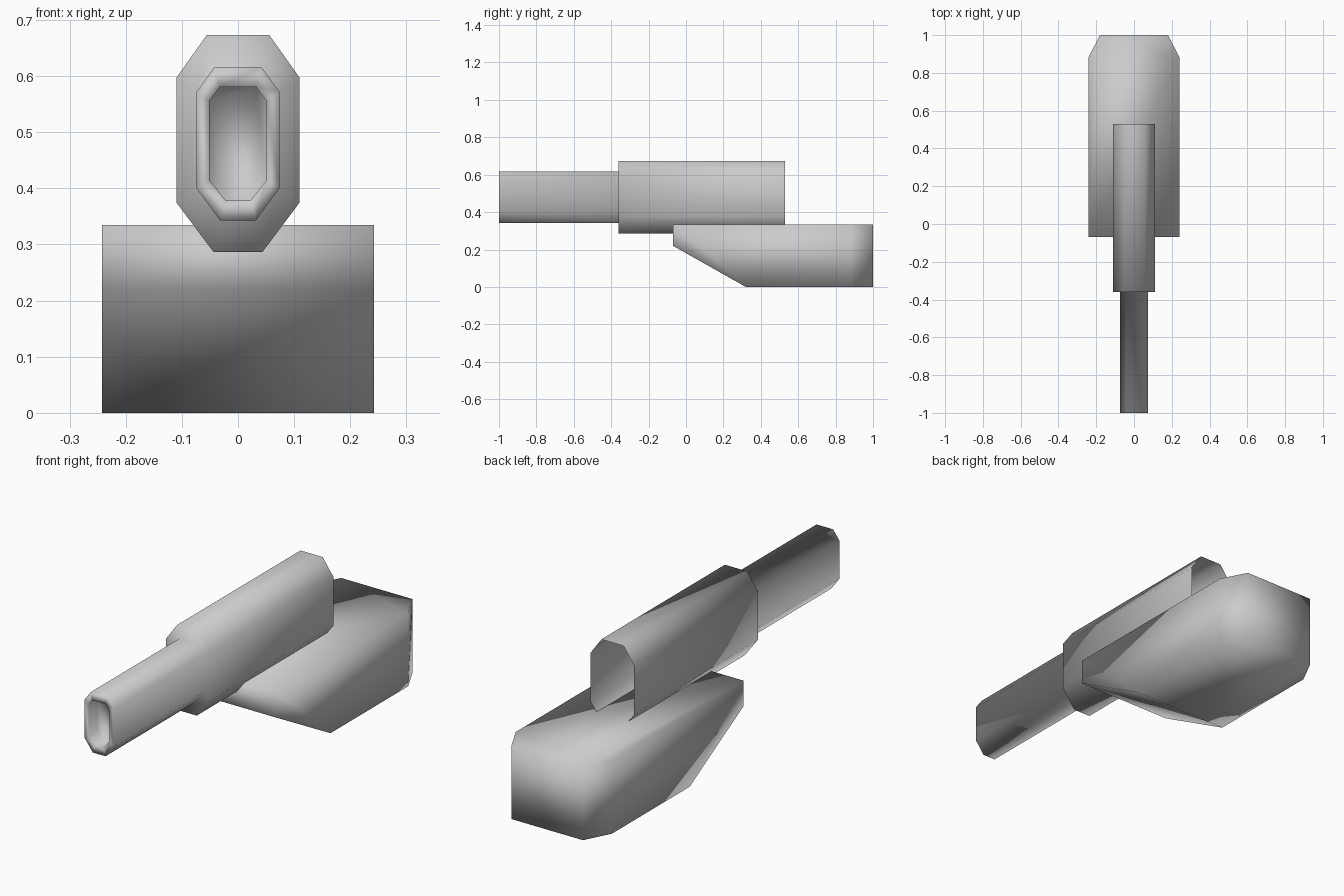
import bpy
import bmesh

default = bpy.data.objects.get("Cube")
if default:
    bpy.data.objects.remove(default, do_unlink=True)

# Single plain grey
grey = bpy.data.materials.new("plain_grey")
grey.use_nodes = True
colour = (0.6, 0.6, 0.6, 1.0)
grey.diffuse_color = colour
grey.node_tree.nodes["Principled BSDF"].inputs["Base Color"].default_value = colour


def finish(bm, name):
    bmesh.ops.recalc_face_normals(bm, faces=bm.faces[:])
    mesh = bpy.data.meshes.new(name)
    bm.to_mesh(mesh)
    bm.free()
    mesh.materials.append(grey)
    mesh.polygons.foreach_set("use_smooth", [True] * len(mesh.polygons))
    obj = bpy.data.objects.new(name, mesh)
    bpy.context.scene.collection.objects.link(obj)
    return obj


def octagon(half_width, top_half, bottom_half, z_levels):
    """Mirrored eight-sided section; z_levels run from bottom to top."""
    half = list(zip((bottom_half, half_width, half_width, top_half), z_levels))
    return half + [(-x, z) for x, z in reversed(half)]


def loft(bm, rings):
    for a, b in zip(rings, rings[1:]):
        for i in range(len(a)):
            j = (i + 1) % len(a)
            bm.faces.new((a[i], a[j], b[j], b[i]))


# Receiver and barrel: one stepped tube, open at the rear, hollow muzzle
receiver = octagon(0.11, 0.056, 0.044, (0.287, 0.375, 0.597, 0.673))
barrel = octagon(0.074, 0.042, 0.032, (0.343, 0.40, 0.572, 0.616))
bore = octagon(0.051, 0.032, 0.022, (0.378, 0.415, 0.556, 0.581))
stations = [
    (receiver, 0.53), (receiver, -0.36),
    (barrel, -0.36), (barrel, -1.0),
    (bore, -1.0), (bore, -0.94),
]
bm = bmesh.new()
rings = [[bm.verts.new((x, y, z)) for x, z in section] for section, y in stations]
loft(bm, rings)
bm.faces.new(rings[-1])
finish(bm, "receiver_and_barrel")

# Stock: block with clipped rear corners and a sloped front underside
outline = [(0.242, -0.07, 0.22), (0.242, 0.32, 0.0), (0.242, 0.88, 0.0), (0.18, 1.0, 0.0)]
top_z = 0.335
bm = bmesh.new()
sides = []
for s in (1, -1):
    low = [bm.verts.new((s * x, y, z)) for x, y, z in outline]
    high = [bm.verts.new((s * x, y, top_z)) for x, y, z in (outline[0], *outline[2:])]
    bm.faces.new((low[0], low[1], low[2], high[1], high[0]))
    bm.faces.new((low[2], low[3], high[2], high[1]))
    sides.append((low, high))
(low_l, high_l), (low_r, high_r) = sides
bm.faces.new(high_l + high_r[::-1])
bm.faces.new((low_l[0], high_l[0], high_r[0], low_r[0]))
bm.faces.new((low_l[3], high_l[2], high_r[2], low_r[3]))
# Sloped front underside, split along its diagonal
bm.faces.new((low_l[0], low_r[0], low_r[1]))
bm.faces.new((low_l[0], low_r[1], low_l[1]))
bm.faces.new(low_l[1:] + low_r[:0:-1])
finish(bm, "stock")
